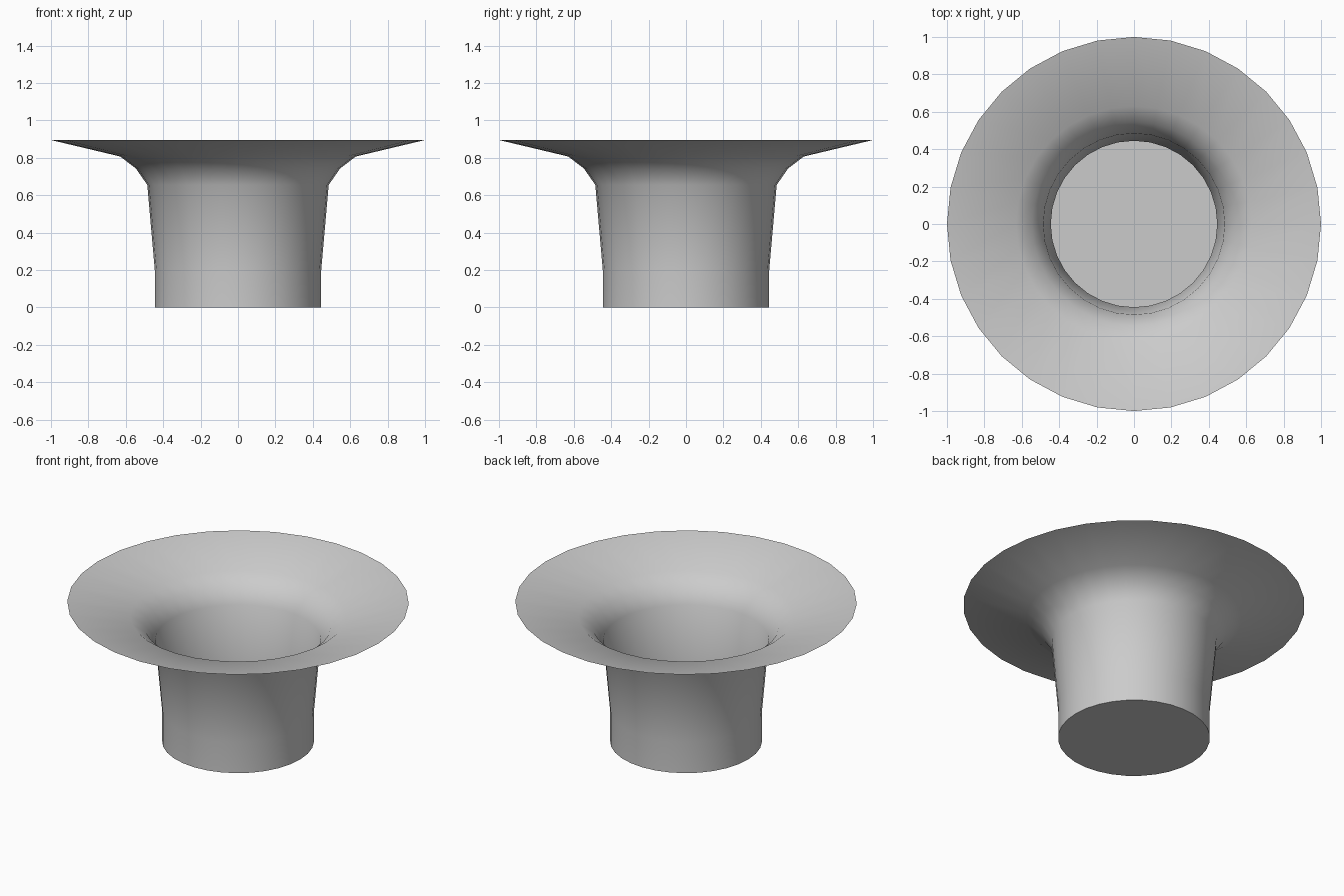
import bpy
import bmesh
import math

cube = bpy.data.objects.get("Cube")
if cube:
    bpy.data.objects.remove(cube, do_unlink=True)

SIDES = 32

# One plain grey material
grey = bpy.data.materials.new("light grey")
grey.use_nodes = True
colour = (0.6, 0.6, 0.6, 1)
grey.diffuse_color = colour
grey.node_tree.nodes["Principled BSDF"].inputs["Base Color"].default_value = colour

# Radius and height: straight foot, tapered wall, curved throat, wide brim
profile = [(0.445, 0), (0.445, 0.2), (0.485, 0.655),
           (0.545, 0.742), (0.63, 0.807), (1, 0.895)]

bm = bmesh.new()
rings = []
for radius, height in profile:
    angles = [2 * math.pi * i / SIDES for i in range(SIDES)]
    rings.append([bm.verts.new((radius * math.cos(a), radius * math.sin(a), height))
                  for a in angles])

# Thin open wall
for low, high in zip(rings, rings[1:]):
    for i in range(SIDES):
        j = (i + 1) % SIDES
        bm.faces.new((low[i], low[j], high[j], high[i]))

# Closed floor
bm.faces.new(rings[0][::-1])

mesh = bpy.data.meshes.new("flared_cup")
bm.to_mesh(mesh)
bm.free()
mesh.materials.append(grey)
cup = bpy.data.objects.new("flared_cup", mesh)
bpy.context.collection.objects.link(cup)

# Smooth wall, sharp floor edge
bpy.ops.object.select_all(action="DESELECT")
cup.select_set(True)
bpy.context.view_layer.objects.active = cup
bpy.ops.object.shade_smooth_by_angle(angle=math.radians(50))
